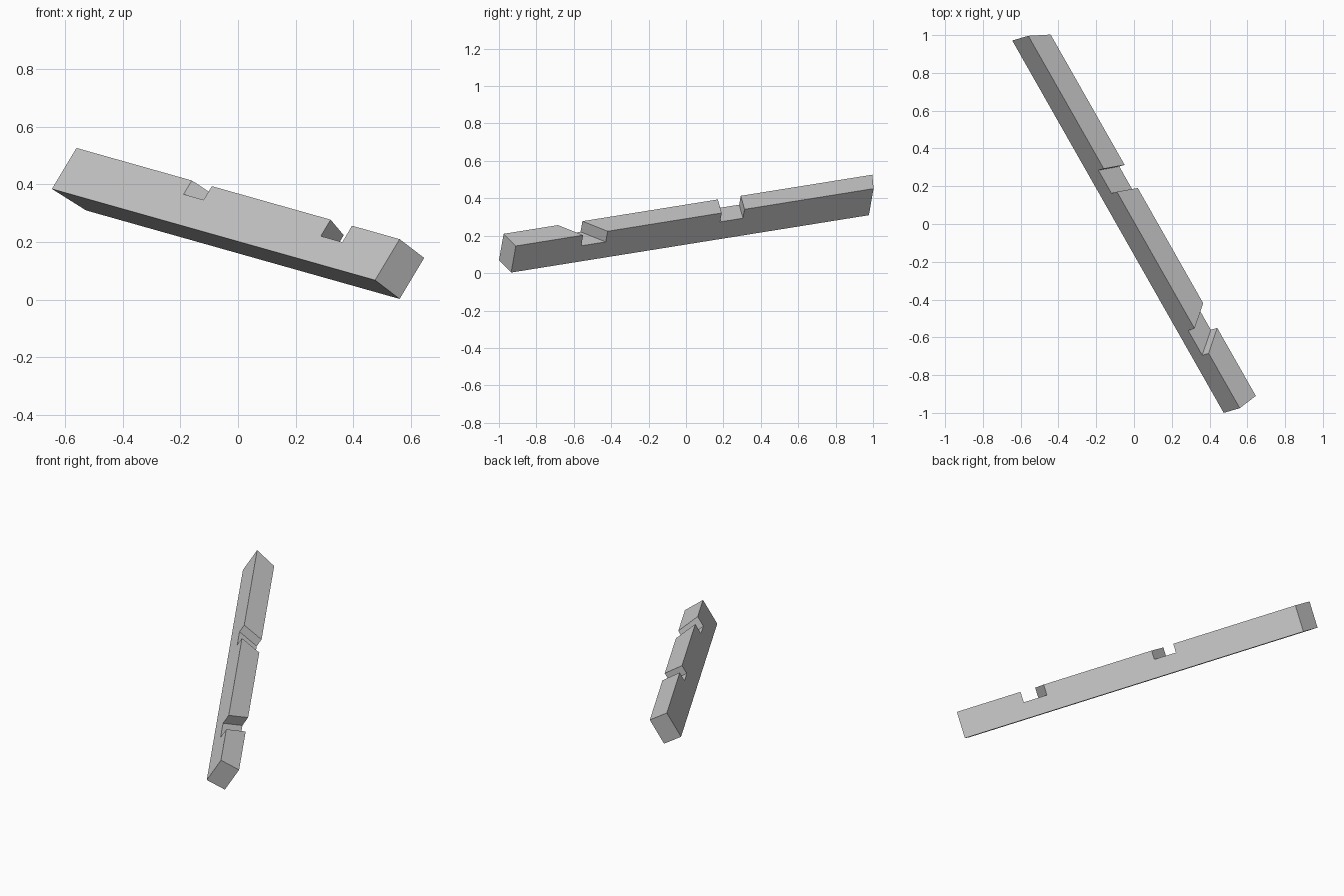
import bpy, bmesh
from mathutils import Vector

cube = bpy.data.objects.get("Cube")
if cube:
    bpy.data.objects.remove(cube, do_unlink=True)

grey = bpy.data.materials.new("plain_grey")
grey.use_nodes = True
colour = (0.6, 0.6, 0.6, 1)
grey.diffuse_color = colour
grey.node_tree.nodes["Principled BSDF"].inputs["Base Color"].default_value = colour

# Local axes of the tilted beam: along its length, up its side, across its top
corner = Vector((0.475, -1.0, 0.068))
along = Vector((-0.489, 0.861, 0.138)).normalized()
up = Vector((0.085, 0.025, 0.142))
across = Vector((0.085, 0.065, -0.065))


def notch(near, far, start, end, depth):
    """Profile points of one slanted notch: near-side and far-side distance, height."""
    floor = 1 - depth
    return [(near, far, 1), (near, far, floor),
            (near + end - start, far + end - start, floor),
            (near + end - start, far + end - start, 1)]


# Side profile, with a skewed far end and two slanted notches in the top
profile = [(0, 0, 0), (0, 0, 1)]
profile += notch(0.337, 0.418, 0, 0.152, 0.4)
profile += notch(1.33, 1.278, 0, 0.142, 0.335)
profile += [(2.289, 2.221, 1), (2.289, 2.221, 0)]

# Build both side faces and join them all round
bm = bmesh.new()
side_a = [bm.verts.new(corner + along * a + up * h) for a, b, h in profile]
side_b = [bm.verts.new(corner + along * b + up * h + across) for a, b, h in profile]
bm.faces.new(side_a)
bm.faces.new(side_b[::-1])
for i in range(len(profile)):
    j = (i + 1) % len(profile)
    bm.faces.new((side_a[j], side_a[i], side_b[i], side_b[j]))
bmesh.ops.recalc_face_normals(bm, faces=bm.faces)

mesh = bpy.data.meshes.new("notched_beam")
bm.to_mesh(mesh)
bm.free()
mesh.materials.append(grey)
beam = bpy.data.objects.new("notched_beam", mesh)
bpy.context.collection.objects.link(beam)
